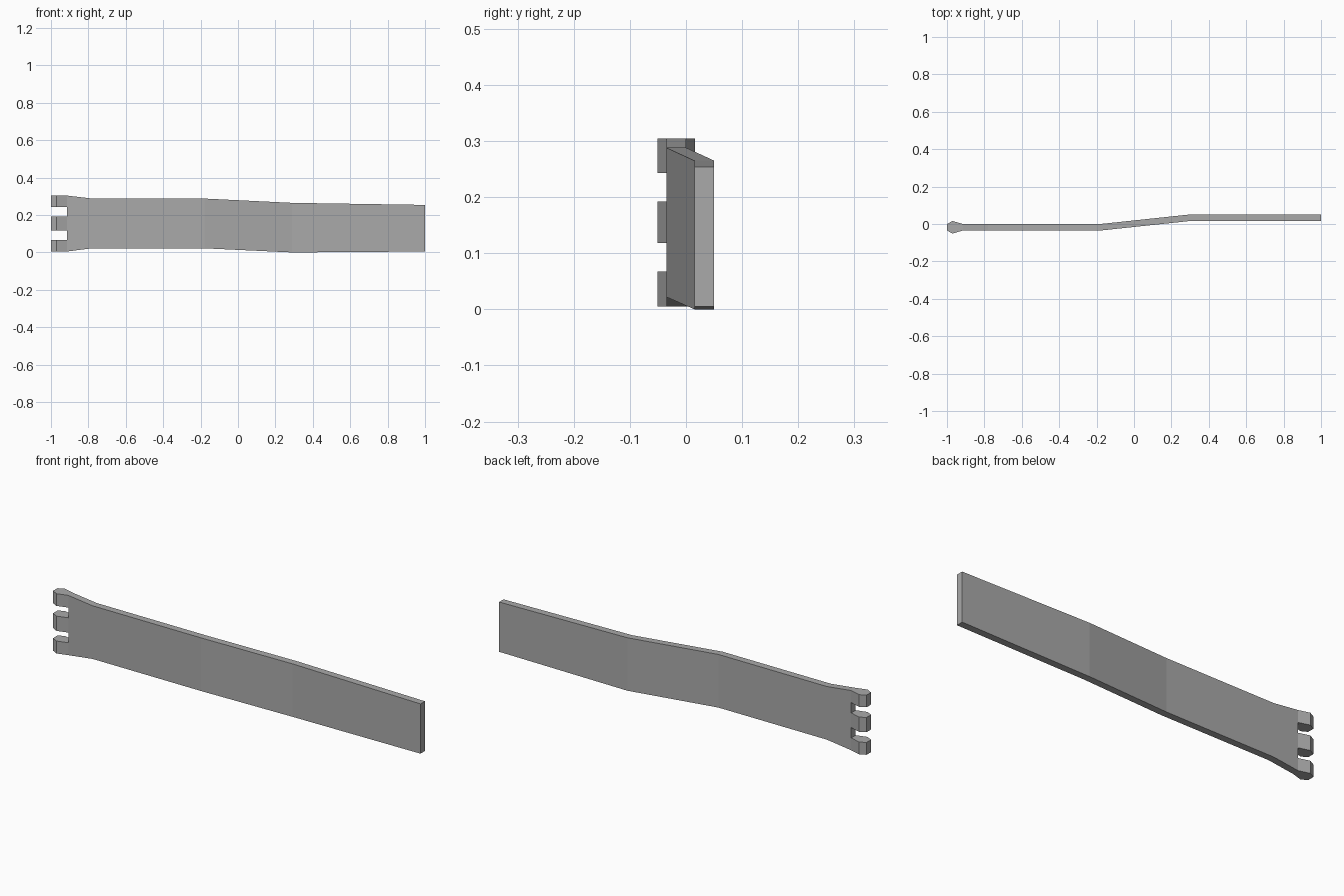
import bpy
import bmesh

cube = bpy.data.objects.get("Cube")
if cube:
    bpy.data.objects.remove(cube, do_unlink=True)

metal = bpy.data.materials.new("plain_grey")
metal.use_nodes = True
grey = (0.4, 0.4, 0.4, 1)
metal.diffuse_color = grey
metal.node_tree.nodes["Principled BSDF"].inputs["Base Color"].default_value = grey


def loft(name, stations):
    """Join rectangular sections given as x, front y, back y, bottom z, top z."""
    bm = bmesh.new()
    rings = [[bm.verts.new((x, y, z)) for y, z in
              ((front, low), (back, low), (back, high), (front, high))]
             for x, front, back, low, high in stations]
    for a, b in zip(rings, rings[1:]):
        for i in range(4):
            j = (i + 1) % 4
            bm.faces.new((a[i], a[j], b[j], b[i]))
    bm.faces.new(rings[0])
    bm.faces.new(rings[-1])
    bmesh.ops.recalc_face_normals(bm, faces=bm.faces)
    mesh = bpy.data.meshes.new(name)
    bm.to_mesh(mesh)
    bm.free()
    mesh.materials.append(metal)
    obj = bpy.data.objects.new(name, mesh)
    bpy.context.collection.objects.link(obj)
    return obj


# Cranked flat strap
loft("strap", [
    (-0.915, -0.035, 0.0, 0.005, 0.304),
    (-0.78, -0.035, 0.0, 0.022, 0.288),
    (-0.18, -0.035, 0.0, 0.022, 0.288),
    (0.29, 0.015, 0.05, 0.0, 0.265),
    (1.0, 0.015, 0.05, 0.005, 0.254),
])

# Three thickened teeth at the narrow end
for label, low, high in (("lower", 0.005, 0.067),
                         ("middle", 0.118, 0.192),
                         ("upper", 0.243, 0.304)):
    loft(label + "_tooth", [
        (-1.0, -0.035, 0.0, low, high),
        (-0.97, -0.051, 0.016, low, high),
        (-0.915, -0.035, 0.0, low, high),
    ])
